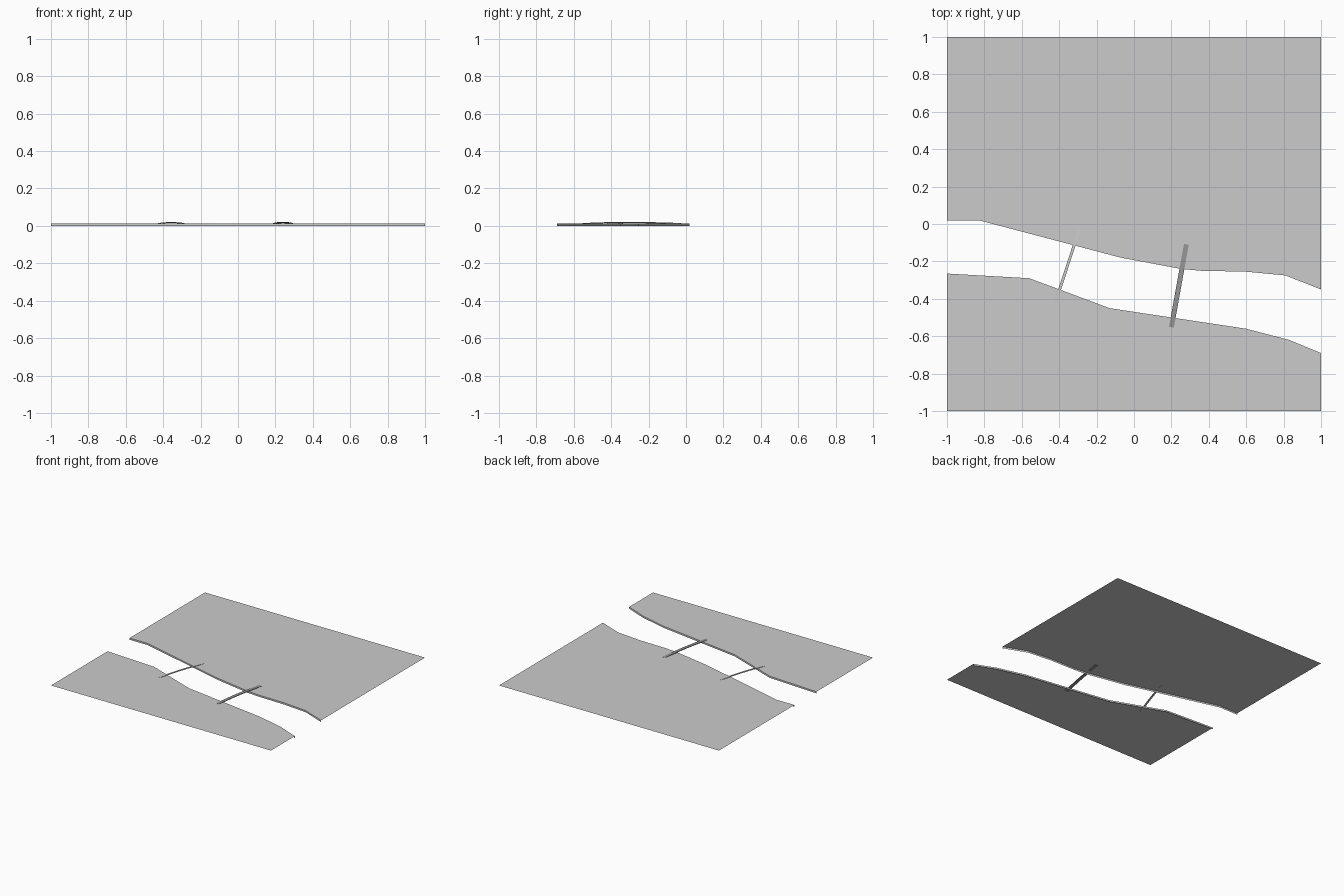
import bpy, bmesh, math
from mathutils import Vector

if "Cube" in bpy.data.objects:
    bpy.data.objects.remove(bpy.data.objects["Cube"])

TOP = 0.014  # height of the ground surface

north_shore = [(-1, .02), (-.83, .02), (-.07, -.18), (.25, -.24), (.36, -.25),
               (.6, -.255), (.81, -.275), (1, -.35)]
south_shore = [(-1, -.265), (-.56, -.29), (-.13, -.45), (.2, -.5),
               (.6, -.56), (.83, -.62), (1, -.69)]


def finish(bm, name, color=None):
    me = bpy.data.meshes.new(name)
    bm.to_mesh(me)
    bm.free()
    ob = bpy.data.objects.new(name, me)
    bpy.context.collection.objects.link(ob)
    if color:
        mat = bpy.data.materials.new(name + "_colour")
        mat.diffuse_color = (*color, 1)
        mat.use_nodes = True
        mat.node_tree.nodes["Principled BSDF"].inputs["Base Color"].default_value = mat.diffuse_color
        me.materials.append(mat)
    return ob


def bank(name, shore, outer_y):
    """Open ground sheet with a vertical wall along the river only."""
    bm = bmesh.new()
    edge = [bm.verts.new((x, y, TOP)) for x, y in shore]
    foot = [bm.verts.new((x, y, 0)) for x, y in shore]
    corners = [bm.verts.new((1, outer_y, TOP)), bm.verts.new((-1, outer_y, TOP))]
    ground = bm.faces.new(edge + corners)
    ground.normal_update()
    flip = ground.normal.z < 0
    if flip:
        ground.normal_flip()
    for i in range(len(shore) - 1):
        wall = [edge[i], foot[i], foot[i + 1], edge[i + 1]]
        bm.faces.new(wall[::-1] if flip else wall)
    finish(bm, name)


def bridge(name, start, end, width, rise, thick, color=None):
    """Gently arched deck spanning from start to end."""
    a, b = Vector(start), Vector(end)
    d = (b - a).normalized()
    side = Vector((-d.y, d.x)) * width / 2
    bm = bmesh.new()
    rings = []
    n = 10
    for i in range(n + 1):
        t = i / n
        p = a.lerp(b, t)
        z = TOP + .001 + rise * math.sin(math.pi * t)
        rings.append([bm.verts.new((*(p + side * s), z - h))
                      for s, h in ((-1, 0), (1, 0), (1, thick), (-1, thick))])
    for r, q in zip(rings, rings[1:]):
        for k in range(4):
            bm.faces.new((r[k], r[(k + 1) % 4], q[(k + 1) % 4], q[k]))
    bm.faces.new(rings[0])
    bm.faces.new(rings[-1][::-1])
    bmesh.ops.recalc_face_normals(bm, faces=bm.faces)
    finish(bm, name, color)


# River banks
bank("north_bank", north_shore, 1)
bank("south_bank", south_shore, -1)

# Bridges
bridge("wide_bridge", (.2, -.552), (.28, -.108), .026, .006, .005, (.3, .3, .3))
bridge("narrow_footbridge", (-.421, -.42), (-.292, -.03), .015, .005, .004)
